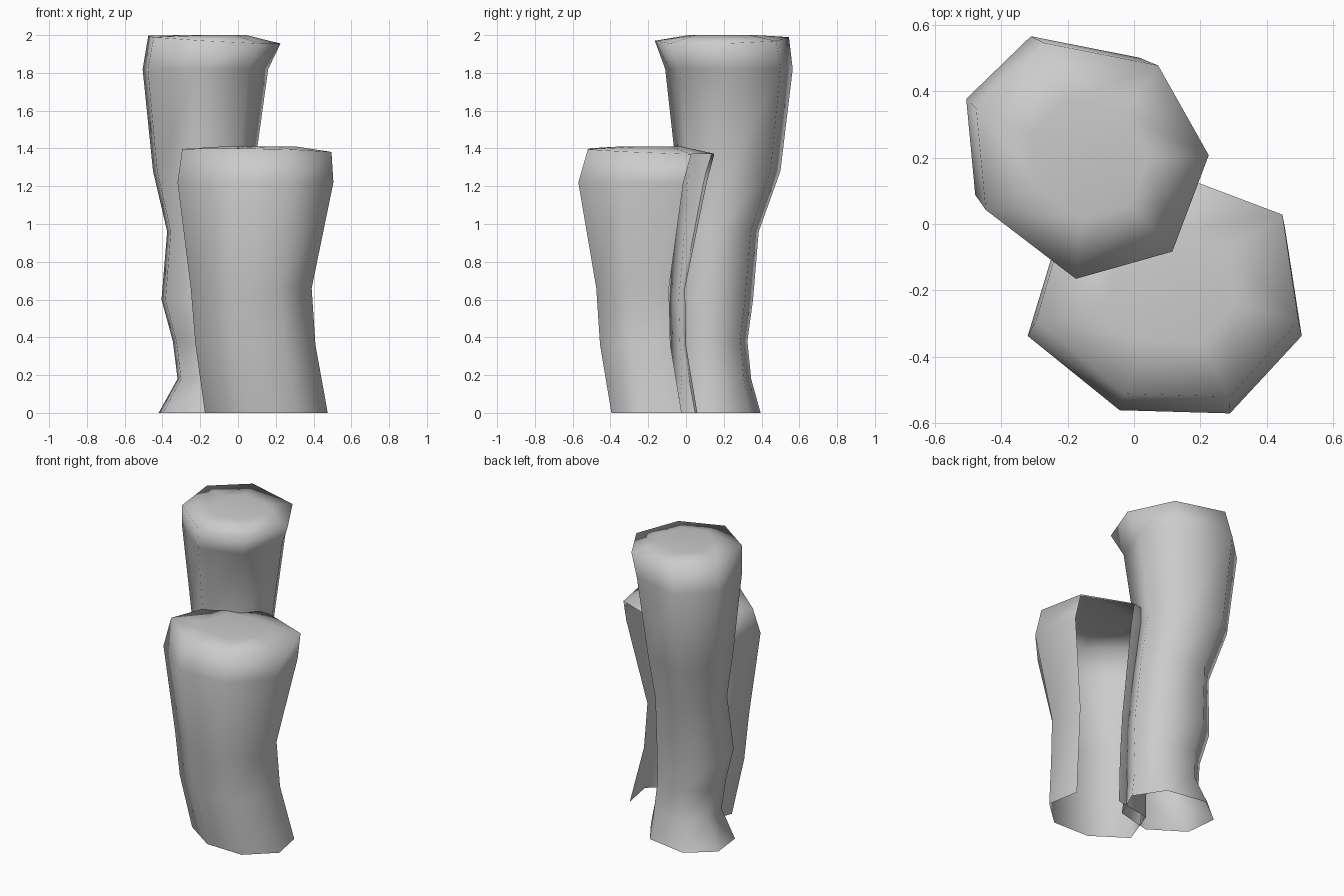
import bpy
import bmesh

cube = bpy.data.objects.get("Cube")
if cube:
    bpy.data.objects.remove(cube, do_unlink=True)

stone = bpy.data.materials.new("stone_grey")
stone.use_nodes = True
COLOR = (0.6, 0.6, 0.6, 1)
stone.diffuse_color = COLOR
stone.node_tree.nodes["Principled BSDF"].inputs["Base Color"].default_value = COLOR


def column(name, outline, rings, tilt, top_z, open_side=None):
    """Loft an outline through rings of (z, x0, x1, y0, y1), then cap the top."""
    xs, ys = zip(*outline)
    unit = [((x - min(xs)) / (max(xs) - min(xs)),
             (y - min(ys)) / (max(ys) - min(ys))) for x, y in outline]
    bm = bmesh.new()
    loops = [[bm.verts.new((x0 + u * (x1 - x0), y0 + v * (y1 - y0), z))
              for u, v in unit] for z, x0, x1, y0, y1 in rings]
    rim = loops[-1]
    n = len(rim)
    cx = sum(v.co.x for v in rim) / n
    cy = sum(v.co.y for v in rim) / n
    # Tilted rim and a smaller, level crown
    for v in rim:
        v.co.z += tilt[0] * (v.co.x - cx) + tilt[1] * (v.co.y - cy)
    crown = [bm.verts.new((cx + (v.co.x - cx) * 0.5, cy + (v.co.y - cy) * 0.5, top_z))
             for v in rim]
    loops.append(crown)
    for k, (low, high) in enumerate(zip(loops, loops[1:])):
        for i in range(n):
            j = (i + 1) % n
            if i == open_side and high is not crown:
                continue
            bm.faces.new((low[i], low[j], high[j], high[i]))
    bm.faces.new(crown)
    mesh = bpy.data.meshes.new(name)
    for f in bm.faces:
        f.smooth = True
    bm.to_mesh(mesh)
    bm.free()
    mesh.materials.append(stone)
    obj = bpy.data.objects.new(name, mesh)
    bpy.context.collection.objects.link(obj)
    return obj


# Tall rear pillar, open underneath
column("tall_pillar",
       [(-.29, .57), (-.505, .365), (-.475, .05), (-.19, -.165),
        (.115, -.08), (.23, .22), (.07, .5)],
       [(0, -.42, .15, -.1, .395), (.18, -.32, .12, -.07, .345),
        (.38, -.345, .11, -.08, .325), (.6, -.405, .11, -.09, .355),
        (.96, -.375, .09, -.06, .385), (1.28, -.45, .085, -.05, .5),
        (1.82, -.505, .16, -.11, .565), (1.975, -.475, .225, -.165, .545)],
       (-.055, .02), 2.0)

# Short front pillar, open underneath and on the side that meets the tall one
column("short_pillar",
       [(.12, .15), (-.2, .08), (-.315, -.32), (-.04, -.555),
        (.29, -.565), (.505, -.32), (.455, .02)],
       [(0, -.175, .475, -.395, .06), (.36, -.225, .41, -.455, 0),
        (.66, -.25, .39, -.475, -.005), (1.22, -.32, .505, -.57, .11),
        (1.385, -.295, .495, -.52, .15)],
       (-.02, -.04), 1.41, open_side=6)
